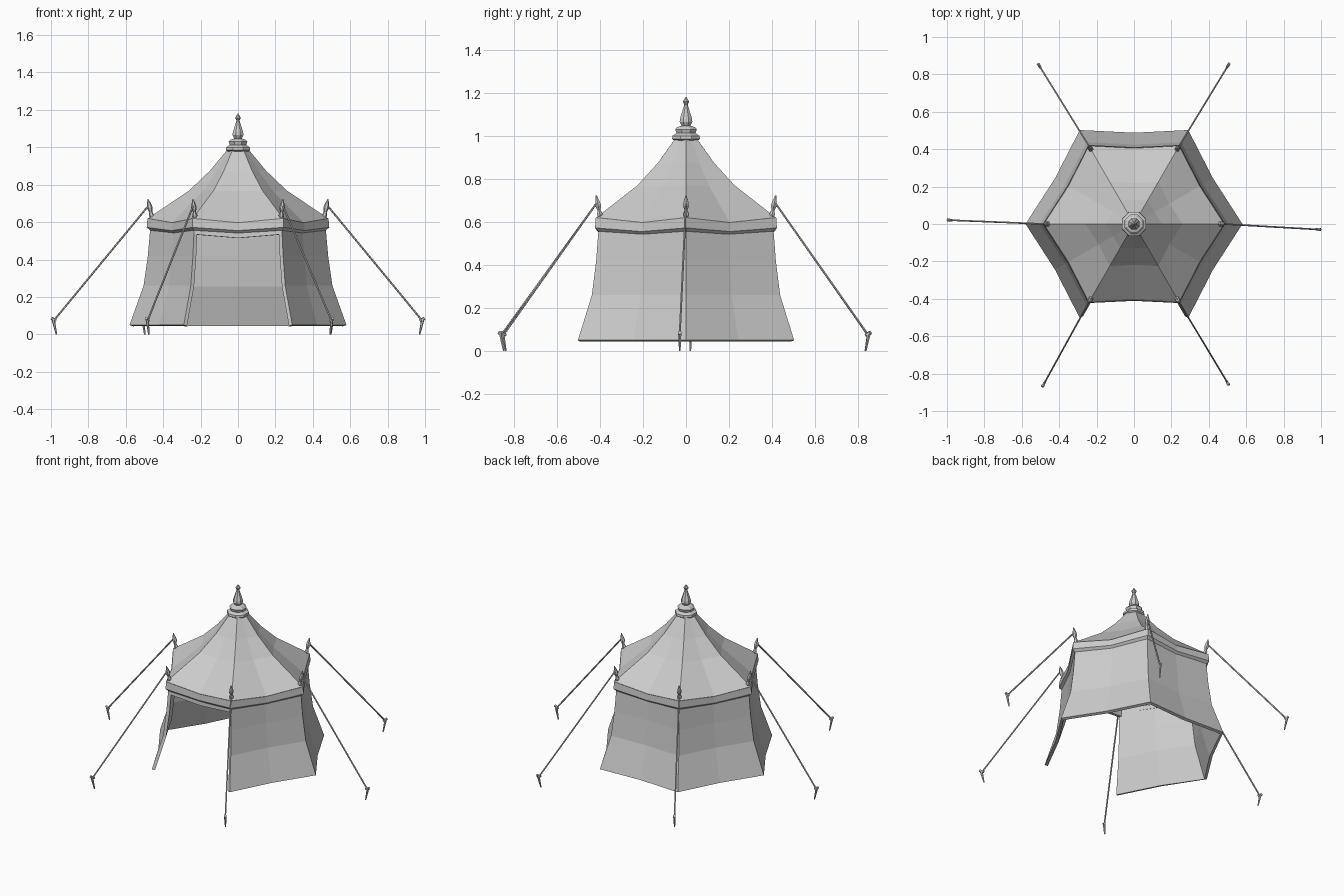
import bpy, bmesh, math
from mathutils import Vector

cube = bpy.data.objects.get("Cube")
if cube:
    bpy.data.objects.remove(cube, do_unlink=True)

canvas = bpy.data.materials.new("light_grey")
canvas.use_nodes = True
GREY = (0.6, 0.6, 0.6, 1)
canvas.diffuse_color = GREY
canvas.node_tree.nodes["Principled BSDF"].inputs["Base Color"].default_value = GREY


def finish(bm, name, thickness=0):
    bmesh.ops.recalc_face_normals(bm, faces=bm.faces)
    mesh = bpy.data.meshes.new(name)
    bm.to_mesh(mesh)
    bm.free()
    mesh.materials.append(canvas)
    obj = bpy.data.objects.new(name, mesh)
    bpy.context.collection.objects.link(obj)
    if thickness:
        mod = obj.modifiers.new("cloth_thickness", 'SOLIDIFY')
        mod.thickness = thickness
        mod.offset = -1
    return obj


def polar(radius, degrees, z):
    a = math.radians(degrees)
    return Vector((radius * math.cos(a), radius * math.sin(a), z))


def hex_cloth(name, rows, columns=range(12), thickness=0.0, closed=False):
    """Rows are corner radius, corner z, side-middle radius, side-middle z."""
    bm = bmesh.new()
    rings = []
    for rc, zc, rm, zm in rows:
        rings.append([bm.verts.new(polar(rm if k % 2 else rc, k * 30, zm if k % 2 else zc))
                      for k in range(12)])
    pairs = list(zip(rings, rings[1:]))
    if closed:
        pairs.append((rings[-1], rings[0]))
    for low, high in pairs:
        for k in columns:
            n = (k + 1) % 12
            bm.faces.new((low[k], low[n], high[n], high[k]))
    bmesh.ops.delete(bm, geom=[v for v in bm.verts if not v.link_faces], context='VERTS')
    return finish(bm, name, thickness)


def turned(name, profile, start, axis, sides):
    """Lathe a (radius, distance) profile along an axis."""
    bm = bmesh.new()
    turn = Vector(axis).to_track_quat('Z', 'Y')
    rings = []
    for r, d in profile:
        rings.append([bm.verts.new(start + turn @ polar(r, (i + 0.5) * 360 / sides, d))
                      for i in range(sides)])
    for low, high in zip(rings, rings[1:]):
        for i in range(sides):
            n = (i + 1) % sides
            bm.faces.new((low[i], low[n], high[n], high[i]))
    bm.faces.new(rings[0])
    bm.faces.new(rings[-1])
    return finish(bm, name)


def rod(name, start, end, r0, r1, sides=6):
    axis = end - start
    return turned(name, [(r0, 0), (r1, axis.length)], start, axis, sides)


# Five cloth walls, open at the front
hex_cloth("walls", [(0.58, 0.05, 0.488, 0.05), (0.505, 0.26, 0.425, 0.26),
                    (0.482, 0.42, 0.408, 0.42), (0.468, 0.58, 0.395, 0.57)],
          [k for k in range(12) if k not in (8, 9)], 0.02)
# Cloth strip above the doorway
hex_cloth("door_header", [(0.471, 0.535, 0.398, 0.515), (0.468, 0.58, 0.395, 0.57)], (8, 9), 0.02)
# Roof
hex_cloth("roof", [(0.482, 0.62, 0.405, 0.597), (0.26, 0.77, 0.218, 0.765),
                   (0.15, 0.875, 0.128, 0.872), (0.055, 0.99, 0.048, 0.99)], thickness=0.01)
# Eave band with a chamfered lower edge
hex_cloth("eave_band", [(0.46, 0.61, 0.385, 0.585), (0.484, 0.62, 0.407, 0.597),
                        (0.488, 0.572, 0.411, 0.555), (0.47, 0.556, 0.395, 0.54),
                        (0.45, 0.556, 0.375, 0.54)], closed=True)

# Crown collar and spire
UP = (0, 0, 1)
turned("roof_collar", [(0.055, 0.975), (0.07, 0.985), (0.068, 1.0), (0.048, 1.012),
                       (0.054, 1.03), (0.045, 1.04), (0.018, 1.048)], Vector(), UP, 8)
turned("roof_spire", [(0.018, 1.04), (0.032, 1.065), (0.03, 1.08), (0.01, 1.14),
                      (0.009, 1.145), (0.016, 1.158), (0.002, 1.18)], Vector(), UP, 8)

# Corner finials, guy ropes and ground stakes
for i, spread in enumerate((-1.7, -0.7, 0.9, -1.2, 0.6, 0.5)):
    corner = i * 60
    side = corner + spread
    base = polar(0.46, corner, 0.625)
    tip = polar(0.482, corner, 0.725)
    turned(f"corner_finial_{i}", [(0.012, 0), (0.014, 0.012), (0.008, 0.03), (0.015, 0.052),
                                  (0.012, 0.07), (0.003, 0.1)], base, tip - base, 6)
    rod(f"guy_rope_{i}", polar(0.477, corner, 0.69), polar(0.984, side, 0.075), 0.005, 0.005)
    rod(f"stake_{i}", polar(0.971, side, 0), polar(0.989, side, 0.082), 0.004, 0.009)
    rod(f"stake_hook_{i}", polar(0.998, side, 0.086), polar(0.972, side, 0.073), 0.009, 0.007)
